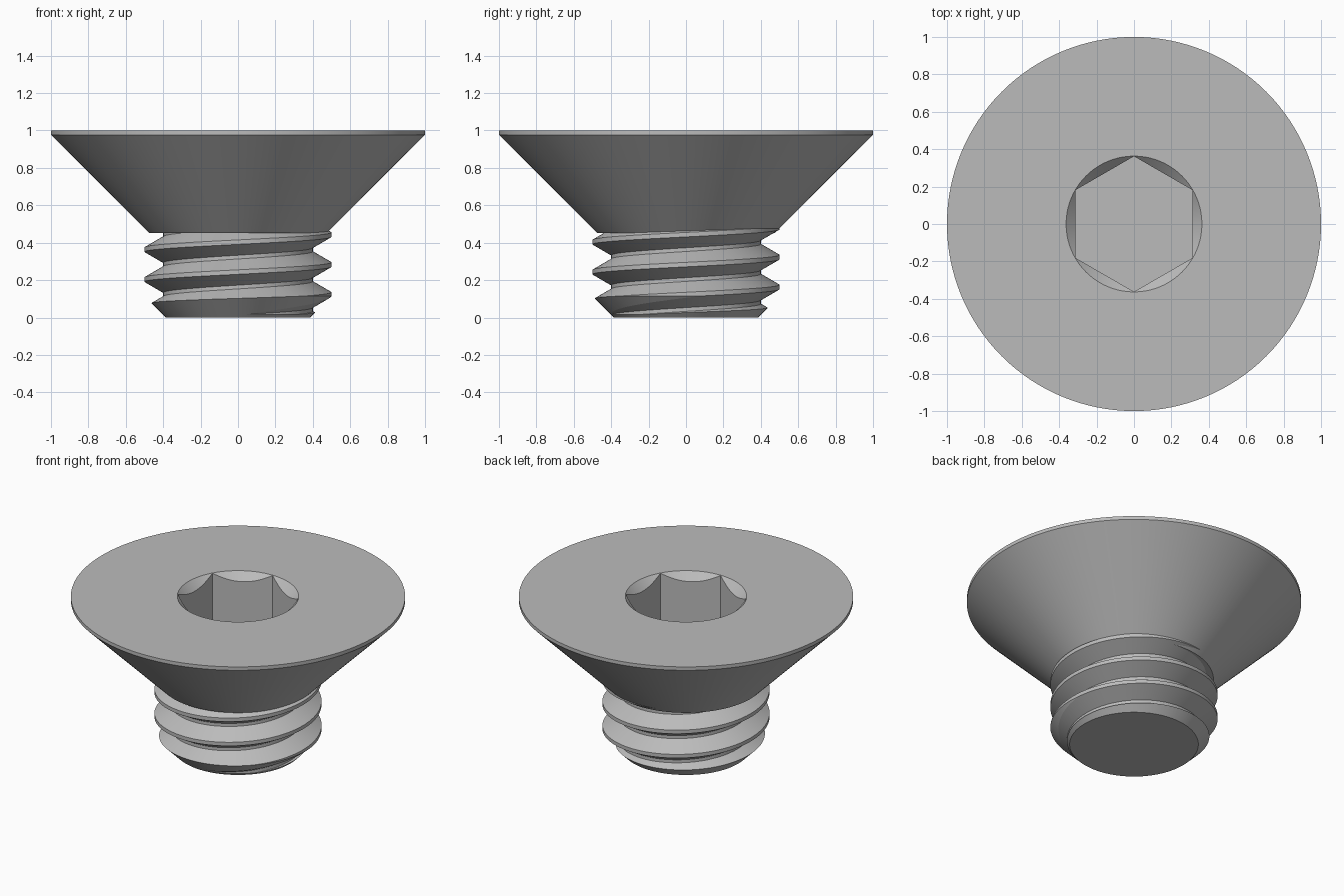
import bpy, bmesh
from math import sin, cos, tau, radians

cube = bpy.data.objects.get("Cube")
if cube:
    bpy.data.objects.remove(cube, do_unlink=True)

SEGMENTS = 128
PITCH = 0.16
CREST_Z = 0.123          # crest height on the +x side

steel = bpy.data.materials.new("grey steel")
steel.use_nodes = True
grey = (0.5, 0.5, 0.5, 1)
steel.diffuse_color = grey
steel.node_tree.nodes["Principled BSDF"].inputs["Base Color"].default_value = grey


def make_object(name, bm):
    bmesh.ops.recalc_face_normals(bm, faces=bm.faces)
    mesh = bpy.data.meshes.new(name)
    bm.to_mesh(mesh)
    bm.free()
    mesh.materials.append(steel)
    obj = bpy.data.objects.new(name, mesh)
    bpy.context.collection.objects.link(obj)
    return obj


def lathe(name, profile, sides=SEGMENTS, turn=0.0):
    """Closed solid of stacked rings, given as (radius, height) from the bottom up."""
    bm = bmesh.new()
    angles = [turn + tau * i / sides for i in range(sides)]
    rings = [[bm.verts.new((r * cos(a), r * sin(a), z)) for a in angles]
             for r, z in profile]
    for low, high in zip(rings, rings[1:]):
        for i in range(sides):
            j = (i + 1) % sides
            bm.faces.new((low[i], low[j], high[j], high[i]))
    bm.faces.new(rings[0][::-1])
    bm.faces.new(rings[-1])
    return make_object(name, bm)


def helix(name, section, turns, start_z):
    """Sweep one thread section up a helix, then trim and cap it as a solid."""
    bm = bmesh.new()
    columns = []
    for i in range(turns * SEGMENTS + 1):
        a = tau * i / SEGMENTS
        z = start_z + PITCH * i / SEGMENTS
        columns.append([bm.verts.new((r * cos(a), r * sin(a), z + dz))
                        for r, dz in section])
    for c, d in zip(columns, columns[1:]):
        for k in range(len(section) - 1):
            bm.faces.new((c[k], d[k], d[k + 1], c[k + 1]))
    bmesh.ops.remove_doubles(bm, verts=bm.verts, dist=0.0001)
    for height, up in ((-0.03, -1), (0.55, 1)):
        bmesh.ops.bisect_plane(bm, geom=bm.verts[:] + bm.edges[:] + bm.faces[:],
                               plane_co=(0, 0, height), plane_no=(0, 0, up),
                               clear_outer=True)
    bmesh.ops.holes_fill(bm, edges=[e for e in bm.edges if e.is_boundary], sides=0)
    return make_object(name, bm)


def boolean(obj, tool, operation):
    mod = obj.modifiers.new("cut", 'BOOLEAN')
    mod.operation, mod.object, mod.solver = operation, tool, 'EXACT'
    bpy.context.view_layer.objects.active = obj
    bpy.ops.object.modifier_apply(modifier=mod.name)
    bpy.data.objects.remove(tool, do_unlink=True)


# Countersunk head with a thin straight rim
head = lathe("countersunk_head", [(0.475, 0.452), (1, 0.977), (1, 1)])

# Hexagonal socket and its conical lead-in
boolean(head, lathe("socket_cutter", [(0.362, 0.55), (0.362, 1.1)], 6, tau / 4), 'DIFFERENCE')
boolean(head, lathe("lead_in_cutter", [(0.2, 0.837), (0.463, 1.1)]), 'DIFFERENCE')

# Threaded shank, chamfered at the tip and buried in the head at the top
section = [(0.5, -0.012), (0.5, 0.012), (0.4, 0.07), (0.4, 0.09), (0.5, PITCH - 0.012)]
shank = helix("threaded_shank", section, 5, CREST_Z - 2 * PITCH)
boolean(shank, lathe("tip_envelope", [(0.385, 0), (0.53, 0.145), (0.53, 0.5)]), 'INTERSECT')

# Smooth round surfaces, crisp edges
for obj in (head, shank):
    bpy.ops.object.select_all(action='DESELECT')
    obj.select_set(True)
    bpy.context.view_layer.objects.active = obj
    bpy.ops.object.shade_smooth_by_angle(angle=radians(10))
